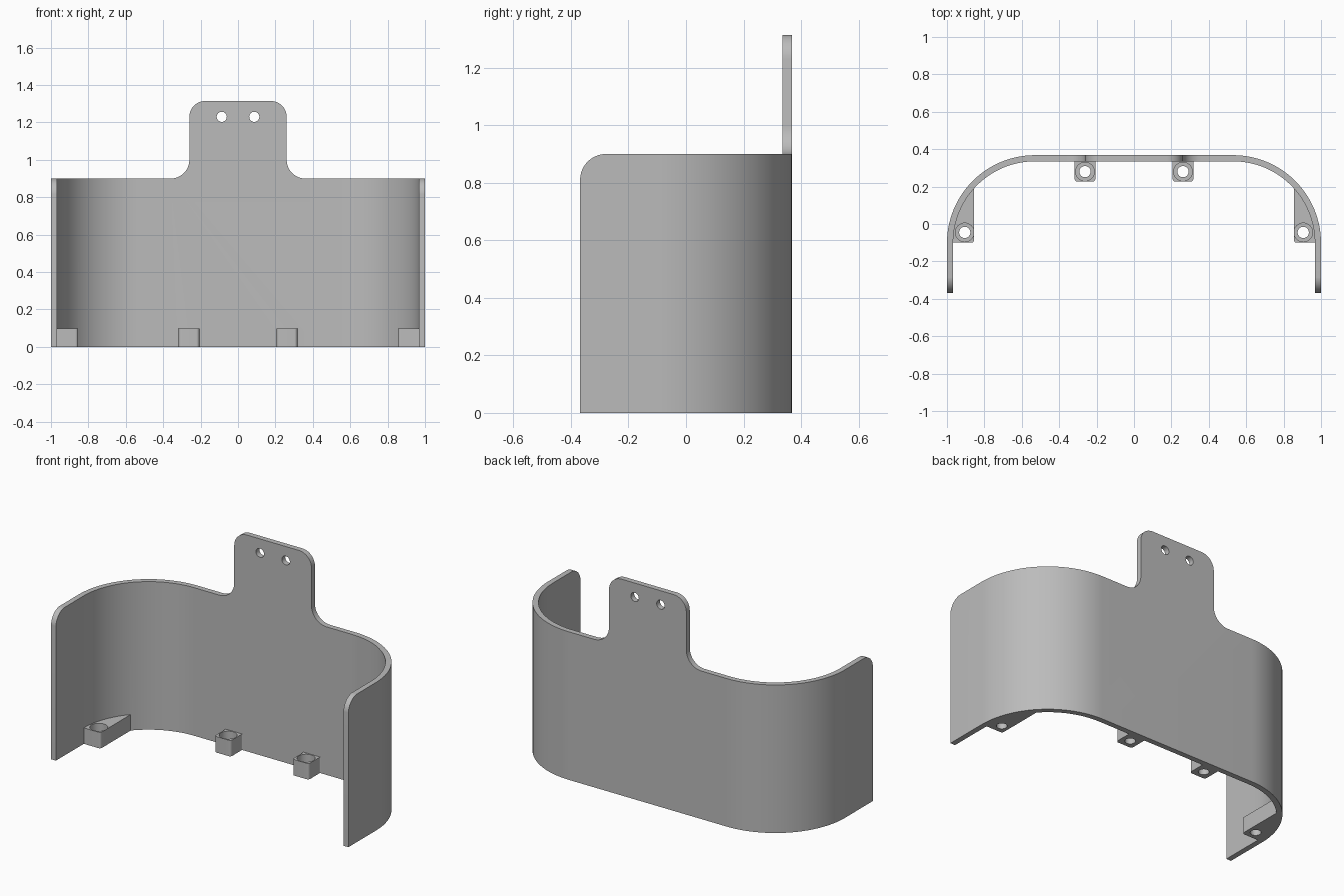
import bpy, bmesh, math
from mathutils import Vector

cube = bpy.data.objects.get("Cube")
if cube:
    bpy.data.objects.remove(cube, do_unlink=True)

grey = bpy.data.materials.new("plain_grey")
grey.use_nodes = True
COLOUR = (0.5, 0.5, 0.5, 1)
grey.diffuse_color = COLOUR
grey.node_tree.nodes["Principled BSDF"].inputs["Base Color"].default_value = COLOUR

T, H, TOP = 0.033, 0.9, 1.315        # wall thickness, wall height, tab top
BACK, BEND = 0.368, 0.47             # back face, outer bend radius
CX, CY = 1 - BEND, BACK - BEND       # bend centre
LUG_H = 0.097


def rounded(points):
    """Round each (u, v, radius) corner of a polygon."""
    out = []
    for i, (u, v, r) in enumerate(points):
        p = Vector((u, v))
        if r == 0:
            out.append(p)
            continue
        a = (Vector(points[i - 1][:2]) - p).normalized()
        b = (Vector(points[(i + 1) % len(points)][:2]) - p).normalized()
        half = a.angle(b) / 2
        centre = p + (a + b).normalized() * r / math.sin(half)
        start = p + a * r / math.tan(half) - centre
        end = p + b * r / math.tan(half) - centre
        steps = 10
        for k in range(steps + 1):
            t = k / steps
            sweep = math.pi - 2 * half
            out.append(centre + (start * math.sin((1 - t) * sweep)
                                 + end * math.sin(t * sweep)) / math.sin(sweep)
                       if abs(sweep - math.pi / 2) > 1e-4 else
                       centre + start * math.cos(t * sweep) + end * math.sin(t * sweep))
    return out


def prism(name, outline, low, high, axis="z"):
    """Extrude a 2D outline along one axis."""
    place = {"x": lambda u, v, w: (w, u, v),
             "y": lambda u, v, w: (u, w, v),
             "z": lambda u, v, w: (u, v, w)}[axis]
    bm = bmesh.new()
    face = bm.faces.new([bm.verts.new(place(u, v, low)) for u, v in outline])
    ext = bmesh.ops.extrude_face_region(bm, geom=[face])
    verts = [g for g in ext["geom"] if isinstance(g, bmesh.types.BMVert)]
    bmesh.ops.translate(bm, verts=verts, vec=place(0, 0, high - low))
    bmesh.ops.recalc_face_normals(bm, faces=bm.faces)
    mesh = bpy.data.meshes.new(name)
    bm.to_mesh(mesh)
    bm.free()
    mesh.materials.append(grey)
    obj = bpy.data.objects.new(name, mesh)
    bpy.context.collection.objects.link(obj)
    return obj


def combine(obj, other, operation):
    """Apply a boolean and discard the second object."""
    mod = obj.modifiers.new(operation.lower(), "BOOLEAN")
    mod.object, mod.operation, mod.solver = other, operation, "EXACT"
    bpy.context.view_layer.objects.active = obj
    bpy.ops.object.modifier_apply(modifier=mod.name)
    bpy.data.objects.remove(other, do_unlink=True)


def circle(u, v, r, n=32):
    return [(u + r * math.cos(2 * math.pi * k / n),
             v + r * math.sin(2 * math.pi * k / n)) for k in range(n)]


def bend(r, n=28):
    """Quarter bend from the side wall round to the back."""
    return [(CX + r * math.cos(math.pi / 2 * k / n),
             CY + r * math.sin(math.pi / 2 * k / n)) for k in range(n + 1)]


def flip(points):
    return [(-x, y) for x, y in points]


# Curved wall, as tall as the tab
outer = [(1, -BACK)] + bend(BEND)
inner = [(1 - T, -BACK)] + bend(BEND - T)
wall = prism("curved_shield",
             outer + flip(outer)[::-1] + flip(inner) + inner[::-1], 0, TOP + 0.1)

# Trim to the front silhouette with the filleted hanging tab
half = [(1.2, -0.1, 0), (1.2, H, 0), (0.26, H, 0.1), (0.26, TOP, 0.085)]
front = half + [(-u, v, r) for u, v, r in half[::-1]]
combine(wall, prism("front_trim", rounded(front), -1, 1, "y"), "INTERSECT")

# Round the upper front corners of both sides
side = [(-BACK - 0.0005, -0.1, 0), (0.6, -0.1, 0), (0.6, 1.6, 0), (0.1, 1.6, 0),
        (0.1, H + 0.0005, 0), (-BACK - 0.0005, H + 0.0005, 0.09)]
combine(wall, prism("side_trim", rounded(side), -1.2, 1.2, "x"), "INTERSECT")

# Hanging holes
for x in (-0.087, 0.087):
    combine(wall, prism("tab_hole", circle(x, 1.23, 0.027), 0.2, 0.5, "y"), "DIFFERENCE")

# Screw lugs along the bottom edge
back_y = BACK - T
for s in (-1, 1):
    mid = [(0.2, back_y + 0.015, 0), (0.2, back_y, 0), (0.207, back_y, 0.006),
           (0.207, 0.226, 0.015), (0.317, 0.226, 0.015), (0.317, back_y, 0.006),
           (0.325, back_y, 0), (0.325, back_y + 0.015, 0)]
    back_lug = prism("back_lug", [(s * p[0], p[1]) for p in rounded(mid)], 0, LUG_H)
    combine(wall, back_lug, "UNION")
    arc = [p for p in bend(BEND - T / 2) if p[0] > 0.858]
    corner = rounded([(0.855, 0.2, 0), (0.855, -0.1, 0.015), (0.98, -0.1, 0)])
    corner = [tuple(p) for p in corner]
    side_lug = prism("side_lug", [(s * x, y) for x, y in corner + arc], 0, LUG_H)
    combine(wall, side_lug, "UNION")
    for x, y in ((0.262, 0.28), (0.905, -0.045)):
        combine(wall, prism("screw_hole", circle(s * x, y, 0.03), -0.1, 0.2), "DIFFERENCE")
        combine(wall, prism("screw_recess", circle(s * x, y, 0.05), 0.04, 0.2), "DIFFERENCE")

# Smooth bends with crisp edges
bpy.ops.object.select_all(action="DESELECT")
wall.select_set(True)
bpy.context.view_layer.objects.active = wall
bpy.ops.object.shade_smooth_by_angle(angle=math.radians(30))
